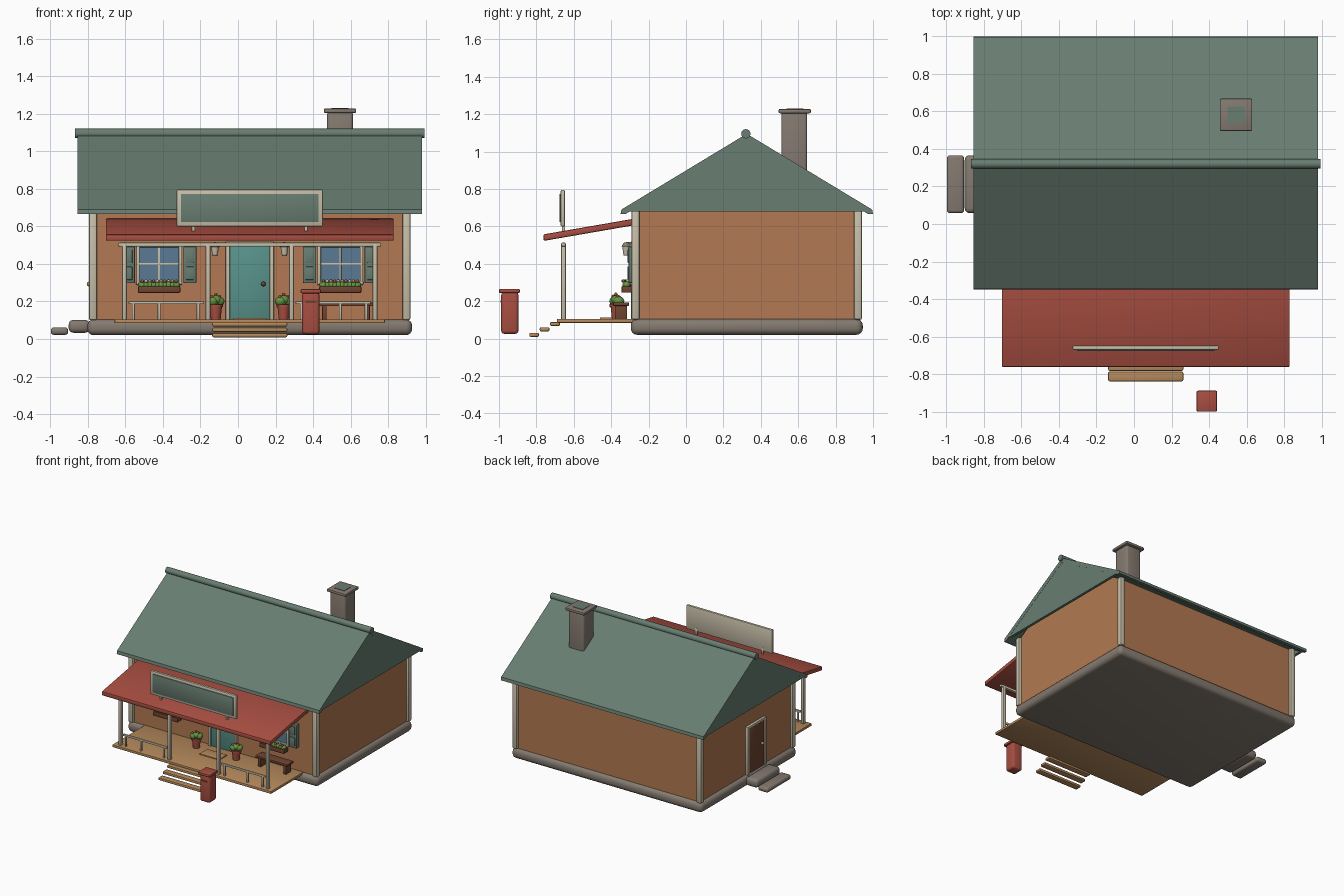
import bpy, bmesh, math, random
from mathutils import Matrix, Vector

if "Cube" in bpy.data.objects:
    bpy.data.objects.remove(bpy.data.objects["Cube"], do_unlink=True)
random.seed(4)


def linear(c):
    c /= 255
    return c / 12.92 if c <= 0.04045 else ((c + 0.055) / 1.055) ** 2.4


def material(name, r, g, b):
    m = bpy.data.materials.new(name)
    m.use_nodes = True
    col = (linear(r), linear(g), linear(b), 1)
    m.diffuse_color = col
    m.node_tree.nodes["Principled BSDF"].inputs["Base Color"].default_value = col
    return m


GREEN = material("sage green", 104, 125, 113)
WALL = material("warm clay", 178, 121, 82)
STONE = material("stone grey", 132, 122, 112)
RED = material("brick red", 168, 78, 65)
CREAM = material("cream trim", 198, 190, 168)
TEAL = material("teal door", 88, 146, 138)
GLASS = material("window blue", 90, 122, 148)
TAN = material("tan wood", 182, 138, 92)
LEAF = material("leaf green", 100, 148, 64)
BROWN = material("dark brown", 112, 68, 50)


def finish(name, bm, mat, bevel=0.0, seg=2):
    bmesh.ops.recalc_face_normals(bm, faces=bm.faces)
    if bevel:
        bmesh.ops.bevel(bm, geom=bm.edges[:], offset=bevel, segments=seg,
                        profile=0.5, affect='EDGES', clamp_overlap=True)
    me = bpy.data.meshes.new(name)
    bm.to_mesh(me)
    bm.free()
    me.materials.append(mat)
    ob = bpy.data.objects.new(name, me)
    bpy.context.collection.objects.link(ob)
    bpy.ops.object.select_all(action='DESELECT')
    ob.select_set(True)
    bpy.context.view_layer.objects.active = ob
    bpy.ops.object.shade_smooth_by_angle(angle=math.radians(35))
    return ob


def box(name, mat, x, y, z, bevel=0.004, seg=2):
    """Box from (low, high) pairs along each axis."""
    bm = bmesh.new()
    bmesh.ops.create_cube(bm, size=1)
    for v in bm.verts:
        v.co = [(a + b) / 2 + c * (b - a) for c, (a, b) in zip(v.co, (x, y, z))]
    return finish(name, bm, mat, bevel, seg)


def about(c, w):
    return (c - w / 2, c + w / 2)


def prism(name, mat, profile, x0, x1, bevel=0.0):
    """Extrude a (y, z) outline along x."""
    bm = bmesh.new()
    face = bm.faces.new([bm.verts.new((x0, y, z)) for y, z in profile])
    ext = bmesh.ops.extrude_face_region(bm, geom=[face])["geom"]
    bmesh.ops.translate(bm, vec=(x1 - x0, 0, 0),
                        verts=[v for v in ext if isinstance(v, bmesh.types.BMVert)])
    return finish(name, bm, mat, bevel)


def cone(name, mat, loc, r1, r2, h, sides=16, axis='Z'):
    bm = bmesh.new()
    rot = Matrix.Rotation(math.pi / 2, 4, 'Y') if axis == 'X' else Matrix()
    bmesh.ops.create_cone(bm, cap_ends=True, segments=sides, radius1=r1, radius2=r2,
                          depth=h, matrix=Matrix.Translation(loc) @ rot)
    return finish(name, bm, mat)


def blobs(name, mat, points, r, squash=1.0):
    bm = bmesh.new()
    for p in points:
        bmesh.ops.create_icosphere(bm, subdivisions=2, radius=r, matrix=Matrix.Translation(
            Vector(p)) @ Matrix.Diagonal((1, 1, squash, 1)))
    return finish(name, bm, mat)


CX, CY, FRONT = 0.0625, 0.325, -0.27
PORCH = -0.655

# House body
box("foundation", STONE, about(CX, 1.73), about(CY, 1.24), (0.02, 0.105), 0.034, 4)
prism("walls", WALL, [(FRONT, 0.09), (FRONT, 0.68), (CY, 1.04), (0.92, 0.68), (0.92, 0.09)],
      CX - 0.835, CX + 0.835)
for sx in (-1, 1):
    for sy in (-1, 1):
        box("corner_post", CREAM, about(CX + sx * 0.835, 0.044),
            about(CY + sy * 0.595, 0.044), (0.1, 0.69), 0.012)

# Main roof: open shell, gable panels and ridge cap
shell = [(-0.675, 0.665), (-0.67, 0.69), (0, 1.095), (0.67, 0.69), (0.675, 0.665),
         (0.65, 0.665), (0, 1.055), (-0.65, 0.665)]
prism("roof_shell", GREEN, [(CY + y, z) for y, z in shell], CX - 0.918, CX + 0.918)
for s in (-1, 1):
    prism("gable_panel", GREEN, [(CY - 0.645, 0.68), (CY, 1.07), (CY + 0.645, 0.68)],
          CX + s * 0.895, CX + s * 0.917)
cone("ridge_cap", GREEN, (CX, CY - 0.005, 1.095), 0.025, 0.025, 1.86, 16, 'X')

# Chimney
box("chimney_stack", STONE, (0.475, 0.613), (0.51, 0.648), (0.82, 1.21), 0.014, 3)
box("chimney_cap", STONE, (0.457, 0.63), (0.495, 0.668), (1.204, 1.228), 0.008)
box("chimney_opening", GREEN, about(0.543, 0.09), about(0.582, 0.09), (1.224, 1.231), 0)

# Porch roof, deck, steps and mat
prism("porch_roof", RED, [(-0.762, 0.522), (-0.762, 0.557), (-0.265, 0.643), (-0.265, 0.608)],
      CX - 0.767, CX + 0.767, 0.008)
box("porch_deck", TAN, about(CX, 1.44), (-0.69, -0.26), (0.084, 0.105))
for i in range(3):
    box("front_step", TAN, about(CX, 0.4), about(-0.7 - i * 0.056, 0.052),
        about(0.078 - i * 0.029, 0.022), 0.007)
box("door_mat", TAN, about(CX, 0.18), (-0.46, -0.36), (0.103, 0.113), 0.003)

# Porch posts, beam and railings
box("porch_beam", CREAM, about(CX, 1.4), about(PORCH, 0.026), (0.492, 0.513), 0.006)
for s in (-1, 1):
    for d in (0.6675, 0.2225):
        box("porch_post", CREAM, about(CX + s * d, 0.026), about(PORCH, 0.028),
            (0.1, 0.51), 0.007)
    box("porch_rail", CREAM, about(CX + s * 0.445, 0.4), about(PORCH, 0.016),
        (0.186, 0.202), 0.004)
    for d in (0.275, 0.483, 0.62):
        box("baluster", CREAM, about(CX + s * d, 0.015), about(PORCH, 0.014),
            (0.1, 0.19), 0.003)

# Sign board with blank panel and two feet
box("sign_frame", CREAM, about(CX, 0.78), about(-0.659, 0.022), (0.6, 0.795), 0.006)
box("sign_panel", GREEN, about(CX, 0.735), (-0.677, -0.668), (0.622, 0.773), 0.003)
for s in (-1, 1):
    box("sign_foot", CREAM, about(CX + s * 0.3, 0.018), about(-0.655, 0.018), (0.555, 0.63), 0.004)

# Front door
for s in (-1, 1):
    box("door_jamb", CREAM, about(CX + s * 0.117, 0.023), (FRONT - 0.025, FRONT + 0.01),
        (0.1, 0.51))
box("door_head", CREAM, about(CX, 0.257), (FRONT - 0.025, FRONT + 0.01), (0.495, 0.52))
box("front_door", TEAL, about(CX, 0.212), (FRONT - 0.015, FRONT + 0.01), (0.103, 0.497))
blobs("door_knob", BROWN, [(0.135, FRONT - 0.025, 0.293)], 0.013)


def window(x):
    box("window_glass", GLASS, about(x, 0.215), (FRONT - 0.015, FRONT + 0.01), (0.3, 0.495), 0)
    for s in (-1, 1):
        box("window_jamb", CREAM, about(x + s * 0.113, 0.018), (FRONT - 0.03, FRONT + 0.01),
            (0.29, 0.505))
        box("window_rail", CREAM, about(x, 0.245), (FRONT - 0.03, FRONT + 0.01),
            about(0.397 + s * 0.1, 0.018))
        box("shutter", GREEN, about(x + s * 0.164, 0.07), (FRONT - 0.037, FRONT + 0.01),
            (0.298, 0.492), 0.005)
        for z in (0.35, 0.44):
            box("shutter_inset", GREEN, about(x + s * 0.164, 0.042),
                (FRONT - 0.042, FRONT - 0.034), about(z, 0.07), 0.002)
    box("muntin_upright", CREAM, about(x, 0.011), (FRONT - 0.022, FRONT), (0.3, 0.5), 0.002)
    box("muntin_bar", CREAM, about(x, 0.215), (FRONT - 0.022, FRONT), about(0.4, 0.011), 0.002)
    # Planter with leaves and blossoms
    box("planter", BROWN, about(x, 0.225), (FRONT - 0.075, FRONT - 0.02), (0.245, 0.28), 0.006)
    spots = [x - 0.09 + i * 0.02 for i in range(10)]
    blobs("planter_leaves", LEAF, [(p, FRONT - 0.048, 0.287) for p in spots], 0.023, 0.8)
    for k, mat in enumerate((RED, CREAM, TAN)):
        blobs("blossoms", mat, [(p, FRONT - 0.05 + random.uniform(-0.018, 0.012), 0.308)
                                for p in spots[k::3]], 0.009)


for s in (-1, 1):
    window(CX + s * 0.4825)
    # Wall lantern
    lx, ly = CX + s * 0.185, FRONT - 0.05
    box("lantern_arm", STONE, about(lx, 0.014), (ly, FRONT), (0.505, 0.517), 0.003)
    cone("lantern_cap", STONE, (lx, ly, 0.502), 0.027, 0.012, 0.022, 12)
    cone("lantern_glass", CREAM, (lx, ly, 0.471), 0.015, 0.021, 0.042, 12)
    cone("lantern_base", STONE, (lx, ly, 0.447), 0.013, 0.013, 0.008, 12)
    # Potted plant
    px, py = CX + s * 0.181, -0.37
    cone("pot", RED, (px, py, 0.142), 0.026, 0.034, 0.076)
    cone("pot_rim", RED, (px, py, 0.177), 0.039, 0.039, 0.014)
    blobs("pot_leaves", LEAF, [(px, py, 0.207), (px - 0.017, py - 0.01, 0.2),
                               (px + 0.017, py + 0.01, 0.2)], 0.031, 0.85)
    blobs("pot_flowers", RED, [(px, py - 0.005, 0.237), (px - 0.02, py - 0.02, 0.226),
                               (px + 0.02, py + 0.005, 0.226)], 0.009)

# Porch bench
box("bench_seat", BROWN, (0.43, 0.72), (-0.39, -0.305), (0.175, 0.193))
for x in (0.46, 0.69):
    box("bench_leg", BROWN, about(x, 0.024), (-0.38, -0.315), (0.1, 0.18), 0.003)

# Post box
box("post_box_body", RED, (0.342, 0.434), (-0.988, -0.896), (0.025, 0.25), 0.017, 3)
box("post_box_cap", RED, (0.333, 0.443), (-1.0, -0.888), (0.243, 0.266), 0.008)
box("post_box_slot", BROWN, about(0.388, 0.058), (-0.992, -0.985), about(0.198, 0.012), 0)

# Side door with stone steps
WX, DY = CX - 0.835, 0.21
for s in (-1, 1):
    box("side_door_jamb", CREAM, (WX - 0.02, WX + 0.01), about(DY + s * 0.11, 0.022),
        (0.1, 0.49))
box("side_door_head", CREAM, (WX - 0.02, WX + 0.01), about(DY, 0.242), (0.473, 0.495))
box("side_door", BROWN, (WX - 0.012, WX + 0.01), about(DY, 0.2), (0.102, 0.475))
blobs("side_door_knob", TAN, [(WX - 0.02, DY - 0.07, 0.293)], 0.013)
box("upper_stone_step", STONE, (-0.902, -0.79), (0.058, 0.366), (0.033, 0.102), 0.025, 3)
box("lower_stone_step", STONE, (-0.997, -0.905), (0.058, 0.366), (0.022, 0.062), 0.016, 3)
